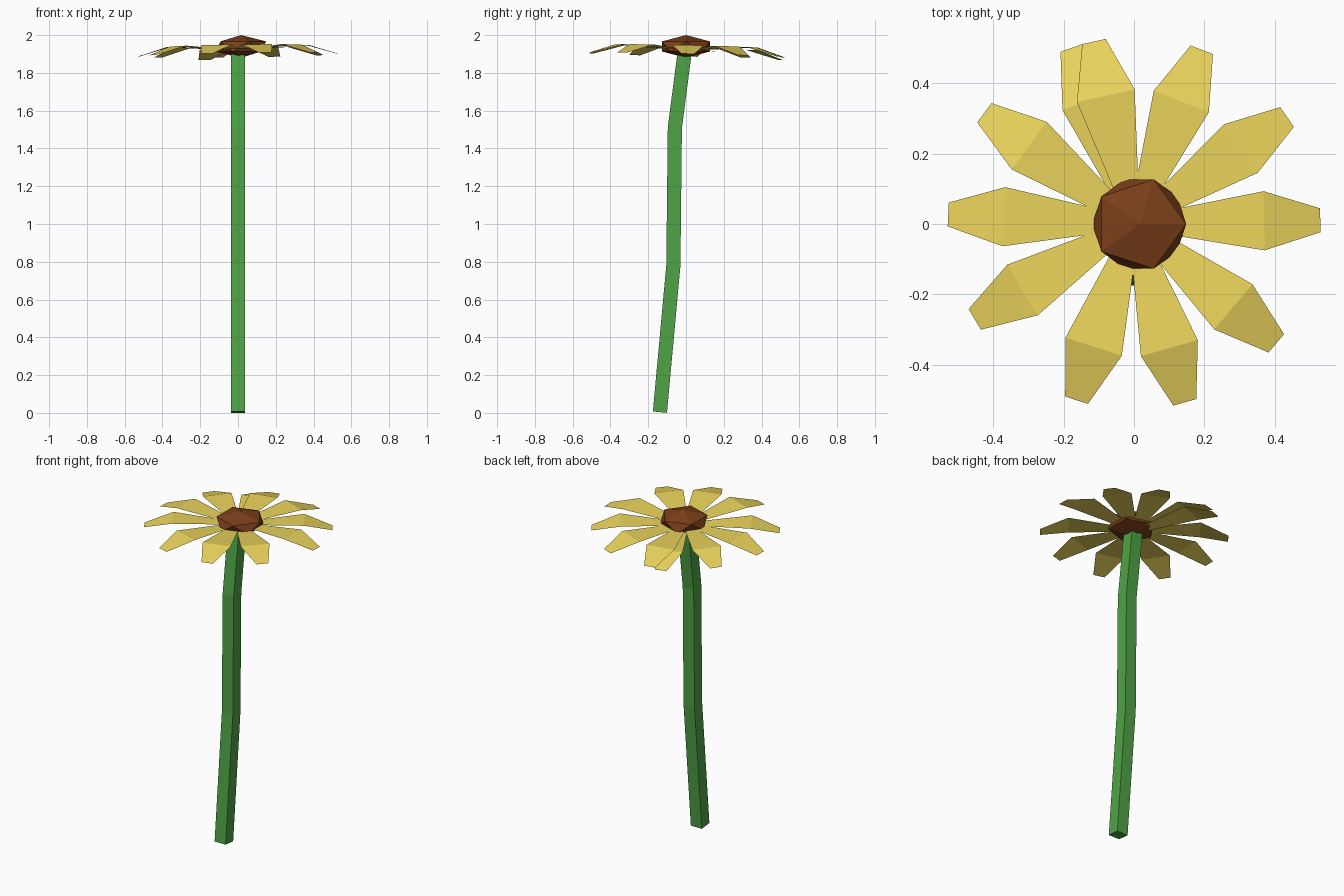
import bpy, bmesh
from math import radians, cos, sin
from mathutils import Matrix

if "Cube" in bpy.data.objects:
    bpy.data.objects.remove(bpy.data.objects["Cube"])


def material(name, rgb):
    m = bpy.data.materials.new(name)
    m.diffuse_color = (*rgb, 1)
    m.use_nodes = True
    m.node_tree.nodes["Principled BSDF"].inputs["Base Color"].default_value = m.diffuse_color
    return m


def add_object(name, mesh, mat):
    mesh.materials.clear()
    mesh.materials.append(mat)
    ob = bpy.data.objects.new(name, mesh)
    bpy.context.collection.objects.link(ob)
    return ob


green = material("stem_green", (0.078, 0.37, 0.061))
yellow = material("petal_yellow", (0.83, 0.66, 0.107))
brown = material("seed_brown", (0.2, 0.05, 0.01))

# Stem: square section swept along a gently bent path (y, z, tilt of section)
path = [(-0.138, 0.004, 5.5), (-0.067, 0.78, 3), (-0.059, 1.51, 4), (-0.007, 1.91, 7.5)]
h = 0.0375
bm = bmesh.new()
rings = []
for y, z, tilt in path:
    c, s = cos(radians(tilt)), sin(radians(tilt))
    rings.append([bm.verts.new((sx * h, y + sy * h * c, z - sy * h * s))
                  for sx, sy in ((-1, -1), (1, -1), (1, 1), (-1, 1))])
for a, b in zip(rings, rings[1:]):
    for k in range(4):
        n = (k + 1) % 4
        bm.faces.new((a[k], a[n], b[n], b[k]))
bm.faces.new(rings[0][::-1])
bm.faces.new(rings[-1])
mesh = bpy.data.meshes.new("stem")
bm.to_mesh(mesh)
bm.free()
add_object("stem", mesh, green)

# Seed head: flattened icosahedron
bm = bmesh.new()
bmesh.ops.create_icosphere(bm, subdivisions=1, radius=1,
                           matrix=Matrix.Translation((0.015, 0, 1.94)) @ Matrix.Diagonal((0.149, 0.149, 0.06, 1)))
mesh = bpy.data.meshes.new("seed_head")
bm.to_mesh(mesh)
bm.free()
add_object("seed_head", mesh, brown)

# Petal: two flat panels, bent downwards towards the tip (radius, half width, height)
profile = [(0.03, 0.022, -0.008), (0.37, 0.084, 0.014), (0.529, 0.034, -0.034)]
verts = [(r, s * w, z) for r, w, z in profile for s in (-1, 1)]
petal = bpy.data.meshes.new("petal")
petal.from_pydata(verts, [], [(0, 2, 3, 1), (2, 4, 5, 3)])

# Ring of petals, all leaning with the slightly tilted flower head
lean = Matrix.Rotation(radians(-0.8), 4, 'Y') @ Matrix.Rotation(radians(-1.3), 4, 'X')
for i, angle in enumerate((0.9, 34.8, 68.7, 102.5, 109.6, 143.6, 177.3, 211.1, 252, 285.8, 319.8)):
    drop = -0.012 if i == 4 else 0      # overlapped petal sits just below its neighbour
    ob = add_object(f"petal_{i + 1}", petal, yellow)
    ob.matrix_world = (Matrix.Translation((0, 0.003, 1.928 + drop)) @ lean
                       @ Matrix.Rotation(radians(angle), 4, 'Z'))
